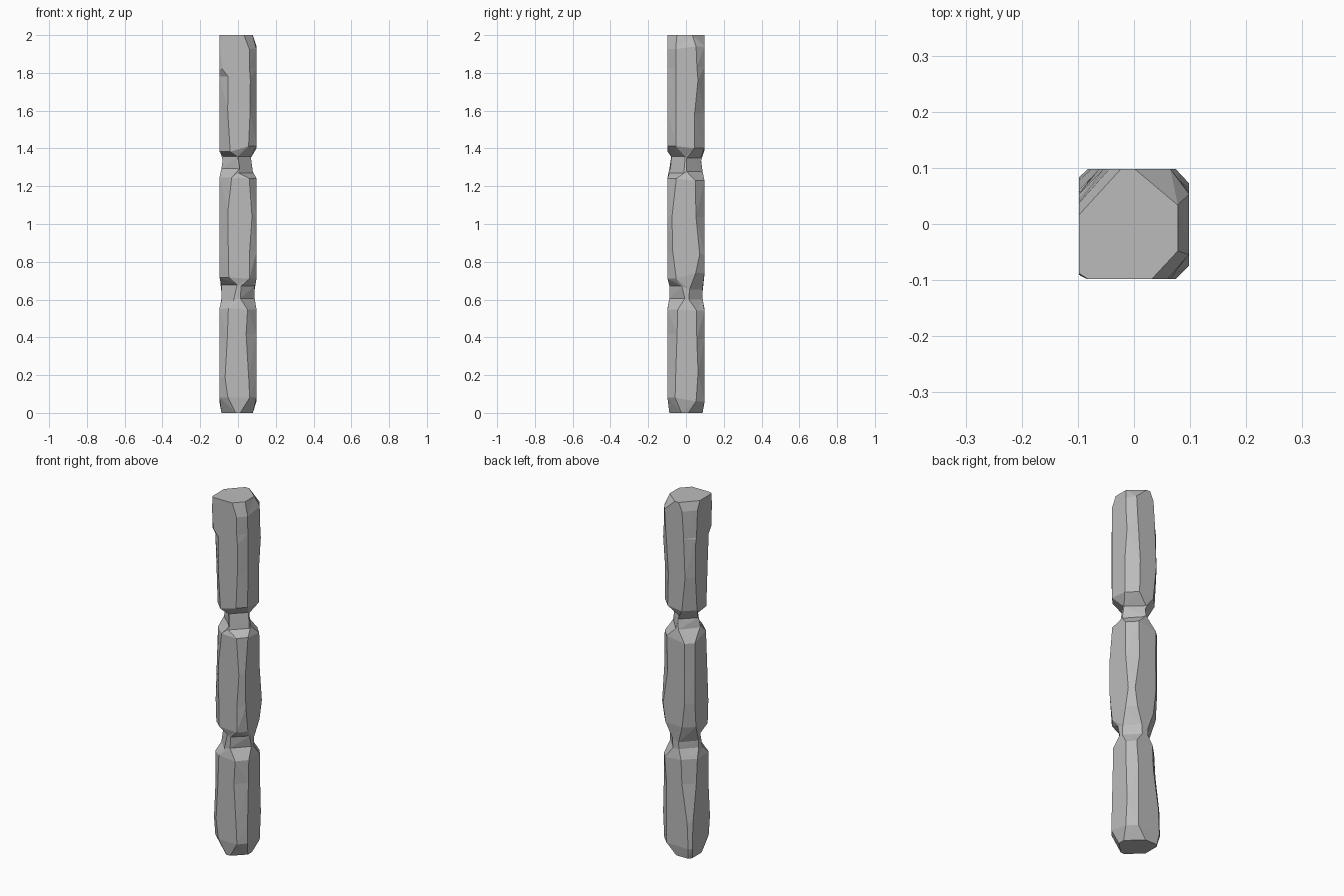
import bpy
import bmesh
import random

random.seed(4)

cube = bpy.data.objects.get("Cube")
if cube:
    bpy.data.objects.remove(cube, do_unlink=True)

# Stone colour
stone = bpy.data.materials.new("grey stone")
stone.use_nodes = True
colour = (0.5, 0.5, 0.5, 1.0)
stone.diffuse_color = colour
stone.node_tree.nodes["Principled BSDF"].inputs["Base Color"].default_value = colour

# Corner signs: front left, back left, back right, front right
CORNERS = ((1, -1), (1, 1), (-1, 1), (-1, -1))
HALF = 0.098

# Each ring: height, inset of all sides, extra inset of the left side,
# then how far each corner is cut back (same order as CORNERS)
RINGS = (
    (0, .01, .01, (.07, .08, .02, .07)),
    (.07, 0, 0, (.04, .05, .01, .04)),
    (.2, 0, 0, (.04, .04, .02, .03)),
    (.4, 0, 0, (.05, .04, .05, .04)),
    (.56, 0, 0, (.05, .04, .06, .04)),
    (.61, .01, 0, (.08, .07, .07, .07)),
    (.66, .01, 0, (.07, .07, .07, .08)),
    (.73, 0, 0, (.04, .04, .05, .05)),
    (.86, 0, 0, (.03, .03, .04, .04)),
    (1.05, 0, 0, (.03, .05, .04, .05)),
    (1.23, 0, 0, (.04, .05, .04, .06)),
    (1.29, .01, .01, (.08, .08, .08, .09)),
    (1.34, .02, .01, (.07, .08, .07, .08)),
    (1.4, 0, 0, (.04, .05, .05, .05)),
    (1.6, 0, 0, (.04, .05, .04, .04)),
    (1.78, 0, 0, (.04, .04, .04, .04)),
    (1.82, 0, 0, (.04, .04, .05, .01)),
    (1.94, 0, 0, (.04, .04, .06, .01)),
    (2, 0, .02, (.05, .07, .08, .01)),
)


def make_ring(bm, index, z, inset, left_inset, cuts):
    """One eight-sided section, with rough corner cuts and heights."""
    end = index in (0, len(RINGS) - 1)
    verts = []
    for (sx, sy), cut in zip(CORNERS, cuts):
        half_x = HALF - inset - (left_inset if sx > 0 else 0)
        half_y = HALF - inset
        height = z if end else z + random.uniform(-.02, .02)
        cut_x = max(.006, cut + random.uniform(-.007, .007))
        cut_y = max(.006, cut + random.uniform(-.007, .007))
        pair = [(sx * (half_x - cut_x), sy * half_y, height),
                (sx * half_x, sy * (half_y - cut_y), height)]
        if sx * sy > 0:
            pair.reverse()
        verts += [bm.verts.new(p) for p in pair]
    return verts


# Pillar: chipped square shaft with two worn notches
bm = bmesh.new()
rings = [make_ring(bm, i, *ring) for i, ring in enumerate(RINGS)]
for low, high in zip(rings, rings[1:]):
    for i in range(len(low)):
        j = (i + 1) % len(low)
        bm.faces.new((low[i], low[j], high[j], high[i]))
bm.faces.new(rings[0][::-1])
bm.faces.new(rings[-1])
sides = [f for f in bm.faces if len(f.verts) == 4]
bmesh.ops.triangulate(bm, faces=sides, quad_method='SHORT_EDGE')
bmesh.ops.recalc_face_normals(bm, faces=bm.faces)

mesh = bpy.data.meshes.new("stone_pillar")
bm.to_mesh(mesh)
bm.free()
mesh.materials.append(stone)
pillar = bpy.data.objects.new("stone_pillar", mesh)
bpy.context.collection.objects.link(pillar)
